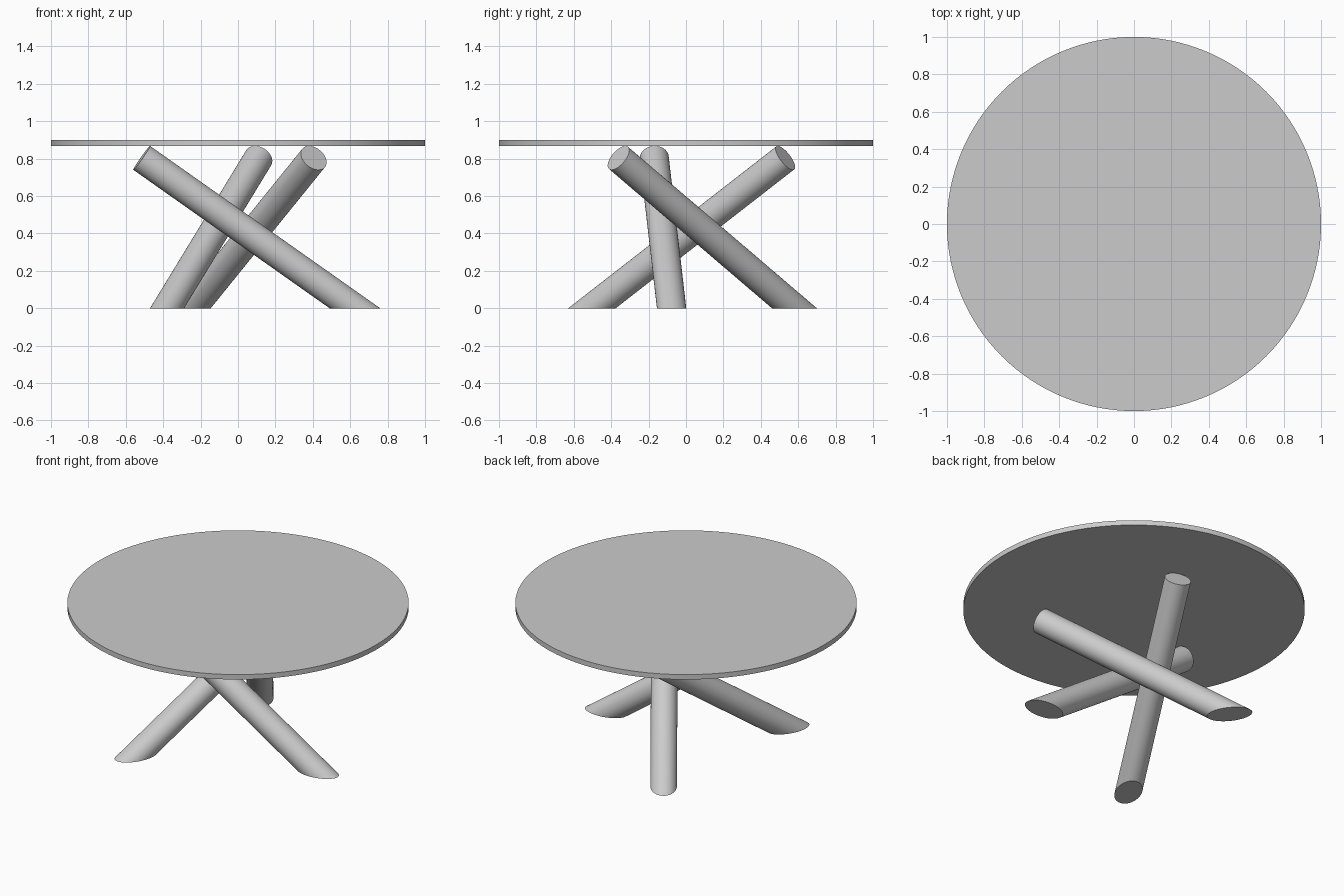
import bpy, bmesh
from math import radians
from mathutils import Vector, Matrix

if "Cube" in bpy.data.objects:
    bpy.data.objects.remove(bpy.data.objects["Cube"])

TOP_Z, TOP_THICK = 0.90, 0.032
LEG_R = 0.078


def smooth(obj):
    bpy.ops.object.select_all(action='DESELECT')
    obj.select_set(True)
    bpy.context.view_layer.objects.active = obj
    bpy.ops.object.shade_smooth_by_angle(angle=radians(30))


def make_leg(name, foot, head):
    """Round pole: square-cut at the head, trimmed flat at the floor."""
    axis = (head - foot).normalized()
    start = foot - axis * 0.3
    length = (head - start).length
    bm = bmesh.new()
    bmesh.ops.create_cone(bm, cap_ends=True, segments=64, radius1=LEG_R,
                          radius2=LEG_R, depth=length)
    place = (Matrix.Translation((start + head) / 2)
             @ axis.to_track_quat('Z', 'Y').to_matrix().to_4x4())
    bm.transform(place)
    cut = bmesh.ops.bisect_plane(bm, geom=bm.verts[:] + bm.edges[:] + bm.faces[:],
                                 plane_co=(0, 0, 0), plane_no=(0, 0, 1),
                                 clear_inner=True)
    rim = [g for g in cut['geom_cut'] if isinstance(g, bmesh.types.BMEdge)]
    bmesh.ops.contextual_create(bm, geom=rim)
    bmesh.ops.recalc_face_normals(bm, faces=bm.faces[:])
    mesh = bpy.data.meshes.new(name)
    bm.to_mesh(mesh)
    bm.free()
    obj = bpy.data.objects.new(name, mesh)
    bpy.context.collection.objects.link(obj)
    smooth(obj)


# Round table top
bpy.ops.mesh.primitive_cylinder_add(vertices=128, radius=1, depth=TOP_THICK,
                                    location=(0, 0, TOP_Z - TOP_THICK / 2))
table_top = bpy.context.object
table_top.name = "table_top"
smooth(table_top)

# Three leaning, crossing legs in rotational symmetry
foot, head = Vector((0.625, -0.077, 0)), Vector((-0.515, -0.17, 0.804))
for i, side in enumerate(("front", "right", "back")):
    turn = Matrix.Rotation(radians(120 * i), 3, 'Z')
    make_leg(f"leg_{side}", turn @ foot, turn @ head)
